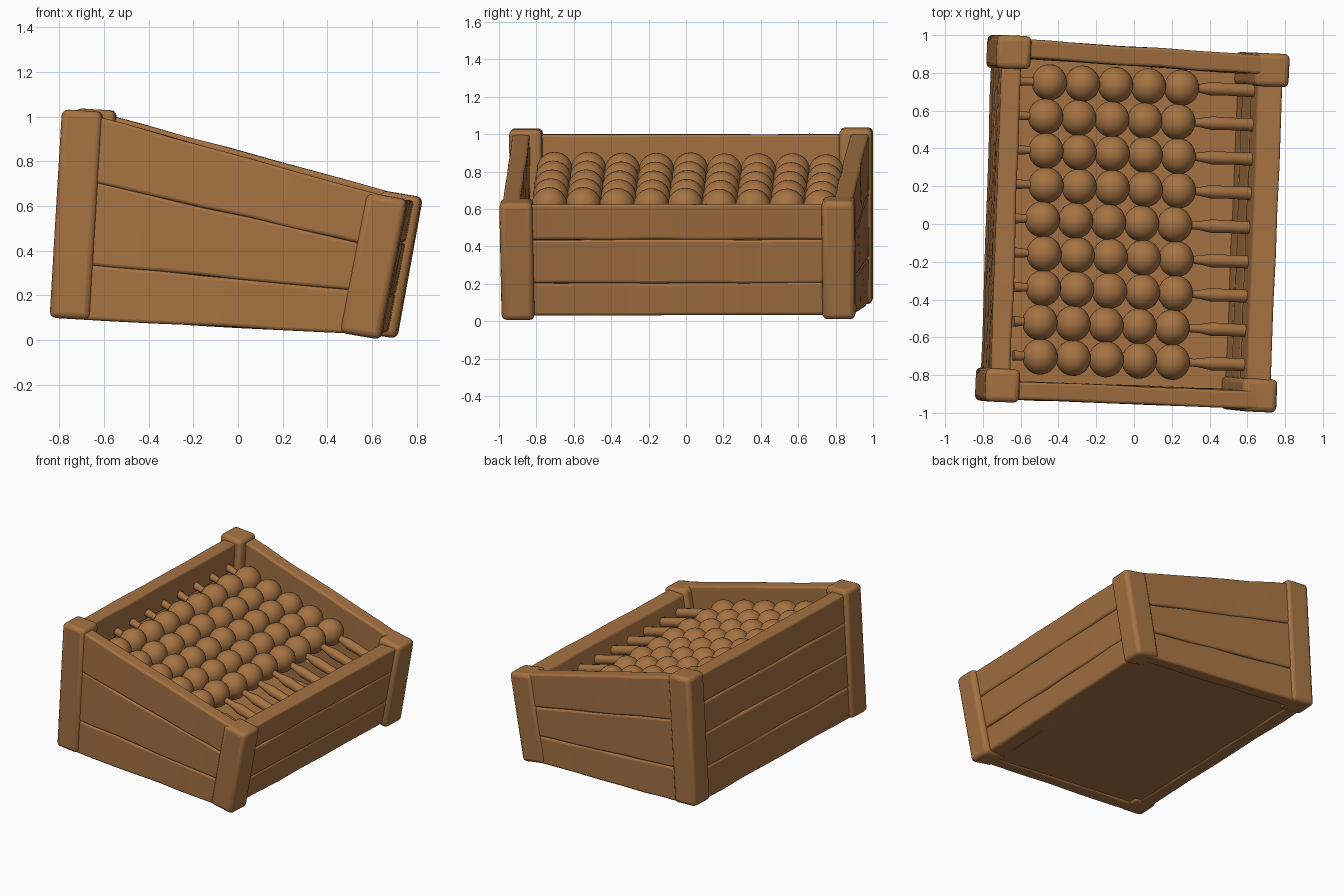
import bpy, bmesh, math, random
from mathutils import Vector, Matrix

if "Cube" in bpy.data.objects:
    bpy.data.objects.remove(bpy.data.objects["Cube"])

random.seed(4)
wood = bpy.data.materials.new("warm_wood")
wood.diffuse_color = (0.38, 0.17, 0.055, 1)
wood.use_nodes = True
wood.node_tree.nodes["Principled BSDF"].inputs["Base Color"].default_value = wood.diffuse_color


def finish(name, bm, bevel=0.0, angle=35):
    bmesh.ops.recalc_face_normals(bm, faces=bm.faces)
    me = bpy.data.meshes.new(name)
    bm.to_mesh(me)
    bm.free()
    me.materials.append(wood)
    ob = bpy.data.objects.new(name, me)
    bpy.context.collection.objects.link(ob)
    if bevel:
        mod = ob.modifiers.new("rounded_edges", 'BEVEL')
        mod.width, mod.segments = bevel, 3
        mod.limit_method, mod.angle_limit = 'ANGLE', math.radians(40)
    bpy.ops.object.select_all(action='DESELECT')
    ob.select_set(True)
    bpy.context.view_layer.objects.active = ob
    bpy.ops.object.shade_smooth_by_angle(angle=math.radians(angle))
    return ob


def beam(name, start, end, bevel, stations=1, wobble=0.0):
    """Loft between two end quads, with a slight hand-hewn wobble between."""
    bm = bmesh.new()
    rings = []
    for i in range(stations + 1):
        t = i / stations
        ring = []
        for a, b in zip(start, end):
            p = a.lerp(b, t)
            if 0 < i < stations:
                p += Vector([random.uniform(-wobble, wobble) for _ in range(3)])
            ring.append(bm.verts.new(p))
        rings.append(ring)
    for r, s in zip(rings, rings[1:]):
        for k in range(4):
            bm.faces.new((r[k], r[(k + 1) % 4], s[(k + 1) % 4], s[k]))
    bm.faces.new(rings[0])
    bm.faces.new(rings[-1])
    return finish(name, bm, bevel, 50)


# Corner posts: top centre, bottom centre, slope of the end faces
posts = {
    "back_left":   (Vector((-0.635, 0.910, 1.033)), Vector((-0.690, 0.910, 0.095)), -0.06),
    "back_right":  (Vector((0.735, 0.815, 0.655)), Vector((0.620, 0.820, 0.022)), -0.17),
    "front_left":  (Vector((-0.695, -0.855, 1.028)), Vector((-0.750, -0.850, 0.095)), -0.06),
    "front_right": (Vector((0.670, -0.908, 0.645)), Vector((0.548, -0.895, 0.018)), -0.17),
}
yaw = Matrix.Rotation(math.radians(-2.5), 3, 'Z')


def post_quad(c, slope, hx=0.091, hy=0.088):
    return [c + yaw @ Vector((x * hx, y * hy, x * hx * slope))
            for x, y in ((-1, -1), (1, -1), (1, 1), (-1, 1))]


for name, (top, bottom, slope) in posts.items():
    beam(name + "_post", post_quad(bottom, slope), post_quad(top, slope), 0.028)


# Plank walls between two posts; cuts give groove heights at each end
def wall(name, a, b, outward, offset, thick, z_top, z_bottom, cuts_a, cuts_b):
    out = Vector(outward)

    def end(post, zt, zb, f):
        top, bottom, _ = posts[post]
        p = bottom.lerp(top, f) + out * offset
        p.z = zb + (zt - zb) * f
        return p
    ca, cb = [0, *cuts_a, 1], [0, *cuts_b, 1]
    for i in range(len(ca) - 1):
        quads = []
        for post, zt, zb, c in ((a, z_top[0], z_bottom[0], ca), (b, z_top[1], z_bottom[1], cb)):
            lo, hi = end(post, zt, zb, c[i]), end(post, zt, zb, c[i + 1])
            quads.append([lo, hi, hi - out * thick, lo - out * thick])
        beam(f"{name}_plank_{i + 1}", quads[0], quads[1], 0.014, 7, 0.0035)


wall("front", "front_left", "front_right", (0, -1, 0), 0.073, 0.095,
     (1.018, 0.643), (0.095, 0.028), (0.27, 0.68), (0.31, 0.63))
wall("back", "back_left", "back_right", (0, 1, 0), 0.073, 0.10,
     (1.022, 0.648), (0.095, 0.028), (0.27, 0.66), (0.31, 0.63))
wall("left", "front_left", "back_left", (-1, 0, 0), 0.065, 0.105,
     (1.0, 1.0), (0.10, 0.10), (0.25, 0.52, 0.77), (0.25, 0.52, 0.77))
wall("right", "front_right", "back_right", (1, 0, 0), 0.055, 0.13,
     (0.625, 0.625), (0.032, 0.035), (0.29, 0.68), (0.29, 0.68))

# Floor board
under = [posts[k][1] for k in ("front_left", "front_right", "back_right", "back_left")]
low = [Vector((p.x, p.y, p.z + 0.015)) for p in under]
beam("floor", low, [p + Vector((0, 0, 0.03)) for p in low], 0)

# Sloping rods with thickened ends, each carrying five beads
rod_profile = [(-0.64, 0.028), (-0.56, 0.021), (0.32, 0.021), (0.35, 0.024),
               (0.41, 0.036), (0.50, 0.033), (0.68, 0.036)]
axis = Vector((1, -0.04, -0.27))
turn = axis.to_track_quat('Z', 'Y').to_matrix().to_4x4()
for row in range(9):
    t = row / 8 * 2 - 1
    shift = 0.02 * t + random.uniform(-0.012, 0.012)
    origin = Vector((0, 0.005 + 0.727 * t, 0.676))

    bm = bmesh.new()
    rings = []
    for u, r in rod_profile:
        m = Matrix.Translation(origin + axis * u) @ turn
        rings.append([bm.verts.new(m @ Vector((r * math.cos(k * math.tau / 12),
                                               r * math.sin(k * math.tau / 12), 0)))
                      for k in range(12)])
    for r, s in zip(rings, rings[1:]):
        for k in range(12):
            bm.faces.new((r[k], r[(k + 1) % 12], s[(k + 1) % 12], s[k]))
    bm.faces.new(rings[0])
    bm.faces.new(rings[-1])
    finish(f"rod_{row + 1}", bm)

    bm = bmesh.new()
    for i in range(5):
        centre = origin + axis * (-0.478 + 0.175 * i + shift)
        m = Matrix.Translation(centre) @ turn @ Matrix.Diagonal((0.096, 0.096, 0.093, 1))
        bmesh.ops.create_uvsphere(bm, u_segments=24, v_segments=14, radius=1, matrix=m)
    finish(f"bead_row_{row + 1}", bm, 0, 60)
